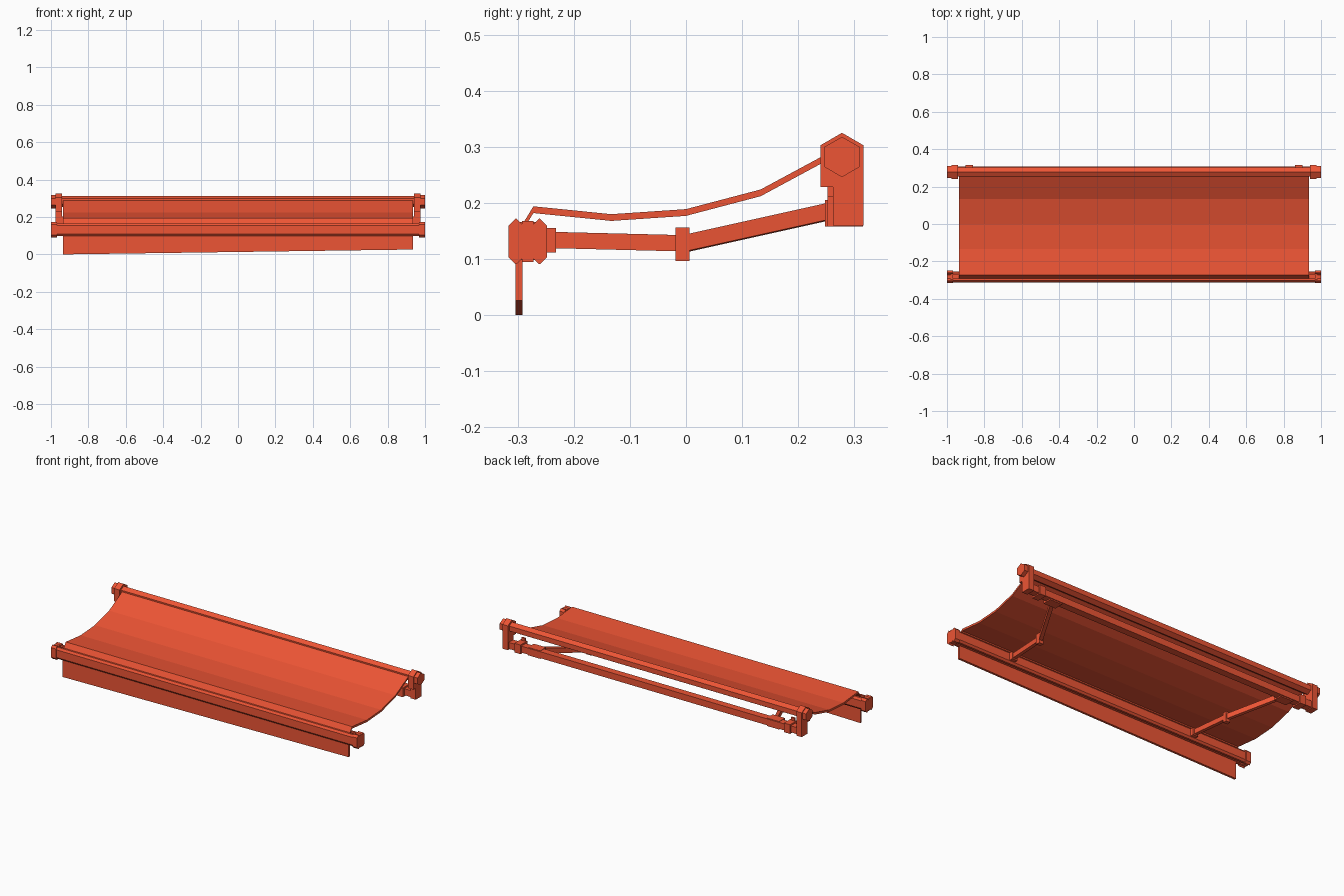
import bpy, bmesh, math
from mathutils import Vector

if "Cube" in bpy.data.objects:
    bpy.data.objects.remove(bpy.data.objects["Cube"])

mat = bpy.data.materials.new("awning_red")
mat.diffuse_color = (0.85, 0.09, 0.035, 1)
mat.use_nodes = True
mat.node_tree.nodes["Principled BSDF"].inputs["Base Color"].default_value = mat.diffuse_color


def finish(name, bm):
    bmesh.ops.recalc_face_normals(bm, faces=bm.faces)
    me = bpy.data.meshes.new(name)
    bm.to_mesh(me)
    bm.free()
    me.materials.append(mat)
    ob = bpy.data.objects.new(name, me)
    bpy.context.collection.objects.link(ob)
    return ob


def extrude_x(name, profile, x0, x1):
    """Extrude a closed (y, z) profile along x."""
    bm = bmesh.new()
    a = [bm.verts.new((x0, y, z)) for y, z in profile]
    b = [bm.verts.new((x1, y, z)) for y, z in profile]
    n = len(profile)
    bm.faces.new(a)
    bm.faces.new(b[::-1])
    for i in range(n):
        j = (i + 1) % n
        bm.faces.new((a[i], a[j], b[j], b[i]))
    return finish(name, bm)


def rect(y0, y1, z0, z1):
    return [(y0, z0), (y1, z0), (y1, z1), (y0, z1)]


def octagon(y0, y1, z0, z1, c):
    return [(y0 + c, z0), (y1 - c, z0), (y1, z0 + c), (y1, z1 - c),
            (y1 - c, z1), (y0 + c, z1), (y0, z1 - c), (y0, z0 + c)]


def hexagon(y, z, r):
    return [(y + r * math.sin(i * math.pi / 3), z + r * math.cos(i * math.pi / 3))
            for i in range(6)]


def beam(name, p, q, w, h):
    """Rectangular arm segment from p to q with upright ends."""
    p, q = Vector(p), Vector(q)
    d = q - p
    side = Vector((-d.y, d.x, 0)).normalized() * w / 2
    up = Vector((0, 0, h / 2))
    bm = bmesh.new()
    rings = [[bm.verts.new(c + s) for s in (-side - up, side - up, side + up, up - side)]
             for c in (p, q)]
    bm.faces.new(rings[0])
    bm.faces.new(rings[1][::-1])
    for i in range(4):
        j = (i + 1) % 4
        bm.faces.new((rings[0][i], rings[0][j], rings[1][j], rings[1][i]))
    return finish(name, bm)


# fabric canopy: sagging strip with thickness
path = [(-0.292, 0.155), (-0.272, 0.188), (-0.133, 0.174), (0, 0.183),
        (0.133, 0.218), (0.25, 0.281), (0.278, 0.302)]
t = 0.006
extrude_x("canopy_fabric", [(y, z + t) for y, z in path] + [(y, z - t) for y, z in path[::-1]],
          -0.935, 0.935)

# valance with a slightly slanted hem
valance = extrude_x("valance", rect(-0.304, -0.291, 0, 0.12), -0.935, 0.935)
for v in valance.data.vertices:
    if v.co.z < 0.01 and v.co.x > 0:
        v.co.z = 0.026

# roller tube and back support bar
extrude_x("roller_tube", hexagon(0.278, 0.283, 0.029), -0.95, 0.95)
extrude_x("support_bar", rect(0.266, 0.308, 0.165, 0.203), -0.95, 0.95)

# front bar: two chamfered shells joined by a recessed core
extrude_x("front_bar_outer", [(-0.292, 0.098), (-0.303, 0.098), (-0.312, 0.109), (-0.312, 0.154),
                              (-0.303, 0.166), (-0.292, 0.166)], -0.98, 0.98)
extrude_x("front_bar_inner", [(-0.274, 0.098), (-0.262, 0.098), (-0.253, 0.109), (-0.253, 0.154),
                              (-0.262, 0.166), (-0.274, 0.166)], -0.98, 0.98)
extrude_x("front_bar_core", rect(-0.292, -0.274, 0.102, 0.155), -0.98, 0.98)

bracket = [(0.24, 0.228), (0.24, 0.303), (0.278, 0.325), (0.316, 0.303),
           (0.316, 0.16), (0.262, 0.16), (0.262, 0.228)]

for side, s in (("left", -1), ("right", 1)):
    # wall bracket and hexagonal roller cap
    extrude_x(f"{side}_wall_bracket", bracket, s * 0.942, s * 0.977)
    extrude_x(f"{side}_roller_cap", hexagon(0.278, 0.282, 0.036), s * 0.97, s)
    # front bar end caps
    extrude_x(f"{side}_front_cap_outer", octagon(-0.316, -0.29, 0.091, 0.172, 0.012), s * 0.968, s)
    extrude_x(f"{side}_front_cap_inner", octagon(-0.274, -0.248, 0.091, 0.172, 0.012), s * 0.968, s)
    extrude_x(f"{side}_front_cap_web", rect(-0.292, -0.272, 0.095, 0.168), s * 0.968, s)
    # mounting sleeve and shoulder on the support bar
    extrude_x(f"{side}_bar_sleeve", rect(0.252, 0.315, 0.158, 0.212), s * 0.86, s * 0.9)
    extrude_x(f"{side}_sleeve_plate", rect(0.252, 0.262, 0.165, 0.228), s * 0.868, s * 0.892)
    extrude_x(f"{side}_shoulder", rect(0.248, 0.303, 0.158, 0.205), s * 0.74, s * 0.82)
    # folding arm
    shoulder, elbow, wrist = (s * 0.765, 0.252, 0.184), (s * 0.632, 0, 0.128), (s * 0.612, -0.24, 0.134)
    beam(f"{side}_upper_arm", shoulder, elbow, 0.02, 0.03)
    beam(f"{side}_forearm", elbow, wrist, 0.02, 0.029)
    extrude_x(f"{side}_elbow", rect(-0.019, 0.006, 0.097, 0.156), s * 0.618, s * 0.646)
    extrude_x(f"{side}_wrist", rect(-0.256, -0.232, 0.112, 0.155), s * 0.595, s * 0.629)
